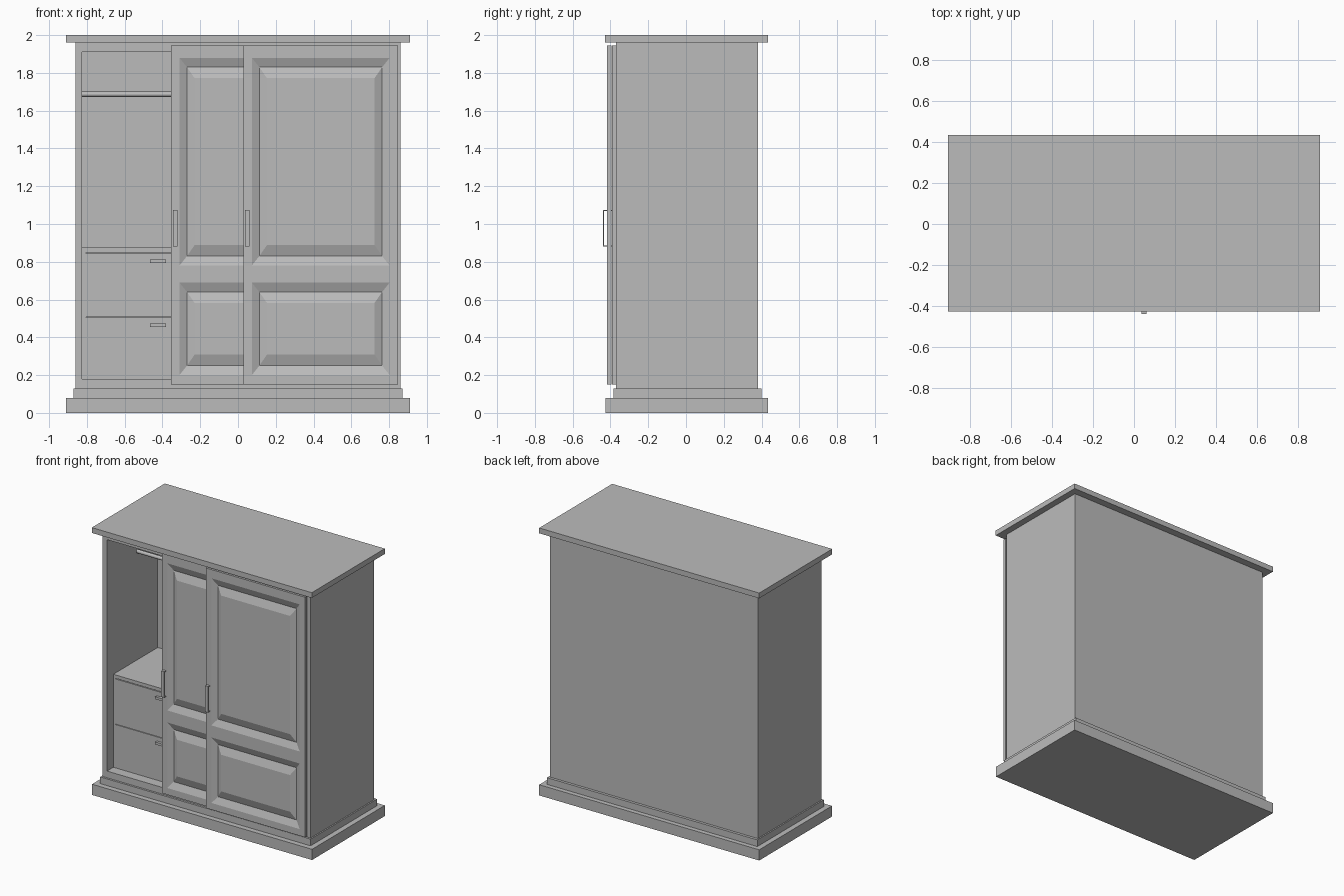
import bpy
import bmesh
from mathutils import Vector

cube = bpy.data.objects.get("Cube")
if cube:
    bpy.data.objects.remove(cube, do_unlink=True)

grey = bpy.data.materials.new("light_grey")
grey.use_nodes = True
grey.diffuse_color = (0.5, 0.5, 0.5, 1)
grey.node_tree.nodes["Principled BSDF"].inputs["Base Color"].default_value = (0.5, 0.5, 0.5, 1)


def finish(name, bm):
    bmesh.ops.recalc_face_normals(bm, faces=bm.faces)
    mesh = bpy.data.meshes.new(name)
    bm.to_mesh(mesh)
    bm.free()
    mesh.materials.append(grey)
    obj = bpy.data.objects.new(name, mesh)
    bpy.context.collection.objects.link(obj)
    return obj


def box(name, x, y, z):
    """Box from (low, high) pairs."""
    bm = bmesh.new()
    bmesh.ops.create_cube(bm, size=1)
    for v in bm.verts:
        v.co = Vector([(a + b) / 2 + c * (b - a) for (a, b), c in zip((x, y, z), v.co)])
    return finish(name, bm)


def door(name, x0, front, back):
    """Door slab with two raised-and-grooved panels."""
    xs = [x0, x0 + 0.045, x0 + 0.775, x0 + 0.82]
    zs = [0.15, 0.20, 0.69, 0.78, 1.88, 1.945]
    groove = front + 0.02
    bm = bmesh.new()
    grid = [[bm.verts.new((x, front, z)) for x in xs] for z in zs]
    for r in range(len(zs) - 1):
        for c in range(len(xs) - 1):
            ring = [grid[r][c], grid[r][c + 1], grid[r + 1][c + 1], grid[r + 1][c]]
            if c == 1 and r in (1, 3):
                # sloping groove, then slope back up to the centre field
                for dx, dz, y in ((0.04, 0.05, groove), (0.08, 0.108, front)):
                    l, h = xs[c] + dx, xs[c + 1] - dx
                    b, t = zs[r] + dz, zs[r + 1] - dz
                    new = [bm.verts.new((px, y, pz)) for px, pz in ((l, b), (h, b), (h, t), (l, t))]
                    for i in range(4):
                        j = (i + 1) % 4
                        bm.faces.new((ring[i], ring[j], new[j], new[i]))
                    ring = new
            bm.faces.new(ring)
    rim = [e for e in bm.edges if e.is_boundary]
    result = bmesh.ops.extrude_edge_only(bm, edges=rim)["geom"]
    for v in result:
        if isinstance(v, bmesh.types.BMVert):
            v.co.y = back
    bmesh.ops.contextual_create(bm, geom=[e for e in result if isinstance(e, bmesh.types.BMEdge)])
    finish(name, bm)


def door_handle(name, x, front):
    """Upright bar on two short posts."""
    w = (x, x + 0.024)
    box(name + "_bar", w, (front - 0.022, front - 0.016), (0.88, 1.075))
    for part, z in (("lower", 0.88), ("upper", 1.069)):
        box(f"{name}_{part}_post", w, (front - 0.016, front), (z, z + 0.006))


# Base and cornice
box("plinth", (-0.91, 0.91), (-0.425, 0.435), (0, 0.08))
box("plinth_step", (-0.87, 0.87), (-0.385, 0.40), (0.08, 0.13))
box("cornice", (-0.91, 0.91), (-0.428, 0.435), (1.96, 2))

# Carcass
depth = (-0.37, 0.38)
box("carcass_floor", (-0.86, 0.86), depth, (0.13, 0.18))
box("carcass_top", (-0.86, 0.86), depth, (1.91, 1.96))
box("right_side", (-0.86, -0.825), depth, (0.18, 1.91))
box("left_side", (0.825, 0.86), depth, (0.18, 1.91))
box("back_panel", (-0.825, 0.825), (0.23, 0.38), (0.18, 1.91))
box("divider", (-0.02, 0.02), (-0.37, 0.23), (0.18, 1.91))

# Drawer unit in the open compartment
face = -0.295
box("drawer_unit_top", (-0.825, -0.02), (face, 0.23), (0.85, 0.875))
box("drawer_unit_right_stile", (-0.825, -0.805), (face, 0.23), (0.18, 0.85))
box("drawer_unit_left_stile", (-0.04, -0.02), (face, 0.23), (0.18, 0.85))
for name, z0, z1, grip in (("lower", 0.18, 0.504, 0.455), ("upper", 0.508, 0.845, 0.793)):
    box(name + "_drawer", (-0.805, -0.04), (face, 0.2), (z0, z1))
    box(name + "_drawer_handle", (-0.465, -0.38), (face - 0.02, face), (grip, grip + 0.018))

# Hanging rod
bm = bmesh.new()
bmesh.ops.create_cone(bm, cap_ends=True, segments=16, radius1=0.0135, radius2=0.0135, depth=0.805)
for v in bm.verts:
    v.co = Vector((v.co.z - 0.4225, v.co.y - 0.01, v.co.x + 1.687))
rod = finish("hanging_rod", bm)
bpy.context.view_layer.objects.active = rod
rod.select_set(True)
bpy.ops.object.shade_smooth_by_angle()
rod.select_set(False)

# Sliding doors on two tracks
door("front_sliding_door", 0.028, -0.418, -0.394)
door("rear_sliding_door", -0.355, -0.393, -0.37)
door_handle("front_door_handle", 0.036, -0.418)
door_handle("rear_door_handle", -0.345, -0.393)
